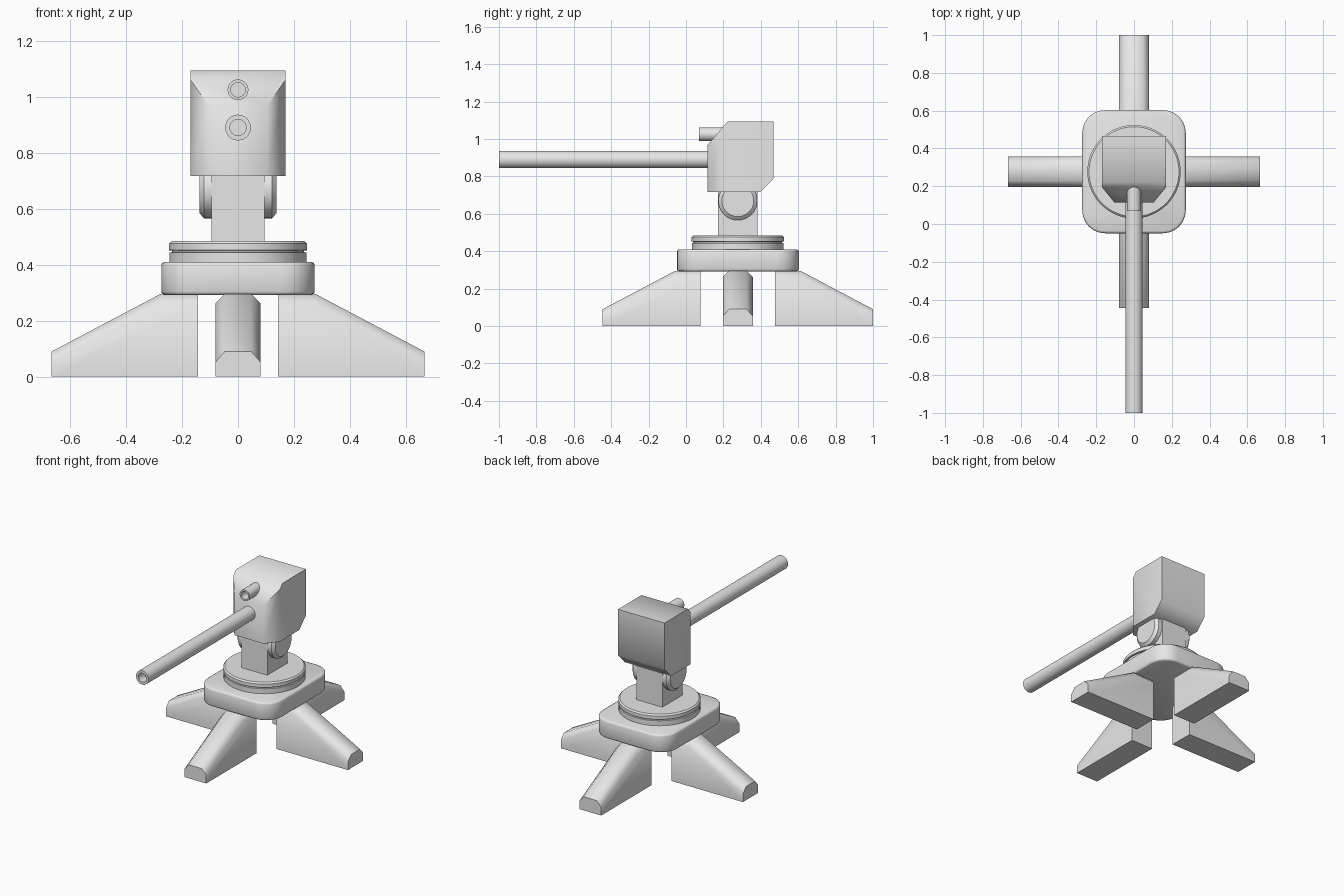
import bpy, bmesh, math
from mathutils import Vector, Matrix

if "Cube" in bpy.data.objects:
    bpy.data.objects.remove(bpy.data.objects["Cube"])

CY = 0.277  # y of the turret axis

grey = bpy.data.materials.new("light_grey")
grey.use_nodes = True
grey.diffuse_color = (0.8, 0.8, 0.8, 1)
grey.node_tree.nodes["Principled BSDF"].inputs["Base Color"].default_value = (0.8, 0.8, 0.8, 1)


def finish(name, bm, angle=40, matrix=None):
    """Turn a bmesh into a shaded object."""
    bmesh.ops.remove_doubles(bm, verts=bm.verts, dist=1e-5)
    bmesh.ops.recalc_face_normals(bm, faces=bm.faces)
    if matrix:
        bm.transform(matrix)
    mesh = bpy.data.meshes.new(name)
    bm.to_mesh(mesh)
    bm.free()
    mesh.materials.append(grey)
    ob = bpy.data.objects.new(name, mesh)
    bpy.context.collection.objects.link(ob)
    bpy.ops.object.select_all(action='DESELECT')
    ob.select_set(True)
    bpy.context.view_layer.objects.active = ob
    bpy.ops.object.shade_smooth_by_angle(angle=math.radians(angle))
    return ob


def prism(profile, half):
    """Extrude an (x, z) profile across y from -half to half."""
    bm = bmesh.new()
    face = bm.faces.new([bm.verts.new((x, -half, z)) for x, z in profile])
    ext = bmesh.ops.extrude_face_region(bm, geom=[face])
    new = [v for v in ext["geom"] if isinstance(v, bmesh.types.BMVert)]
    bmesh.ops.translate(bm, verts=new, vec=(0, 2 * half, 0))
    return bm


def box(x, y, z):
    """Box between the given (low, high) ranges."""
    bm = bmesh.new()
    bmesh.ops.create_cube(bm, size=1)
    for v in bm.verts:
        v.co = [r[0] if c < 0 else r[1] for c, r in zip(v.co, (x, y, z))]
    return bm


def bevel(bm, edges, offset, segments=1):
    bmesh.ops.bevel(bm, geom=edges, offset=offset, segments=segments,
                    profile=0.5, affect='EDGES')


def lathe(name, profile, matrix, steps=48):
    """Spin an (r, z) profile about z, then place it."""
    bm = bmesh.new()
    verts = [bm.verts.new((r, 0, z)) for r, z in profile]
    edges = [bm.edges.new(p) for p in zip(verts, verts[1:])]
    bmesh.ops.spin(bm, geom=verts + edges, cent=(0, 0, 0), axis=(0, 0, 1),
                   angle=2 * math.pi, steps=steps)
    return finish(name, bm, 40, matrix)


# Four sloped legs with chamfered upper edges
leg_profile = [(0, 0), (0, 0.295), (0.135, 0.295), (0.523, 0.09), (0.523, 0)]
for name, turn, start in (("left_leg", 0, 0.143), ("back_leg", 90, 0.2),
                          ("right_leg", 180, 0.143), ("front_leg", 270, 0.2)):
    bm = prism(leg_profile, 0.08)
    bevel(bm, [e for e in bm.edges
               if e.verts[0].co.y * e.verts[1].co.y > 0
               and min(v.co.z for v in e.verts) > 0.05], 0.033)
    place = (Matrix.Translation((0, CY, 0)) @ Matrix.Rotation(math.radians(turn), 4, 'Z')
             @ Matrix.Translation((start, 0, 0)))
    finish(name, bm, 60, place)

# Rounded base plate
bm = box((-0.274, 0.274), (CY - 0.326, CY + 0.326), (0.292, 0.41))
bevel(bm, [e for e in bm.edges if abs(e.verts[0].co.z - e.verts[1].co.z) > 0.05], 0.12, 6)
bevel(bm, [e for e in bm.edges if abs(e.verts[0].co.z - e.verts[1].co.z) < 0.001], 0.012, 2)
finish("base_plate", bm, 50)

# Turntable ring with a thin groove
lathe("turntable", [(0, 0.40), (0.245, 0.40), (0.245, 0.443), (0.236, 0.445), (0.236, 0.450),
                    (0.247, 0.452), (0.247, 0.475), (0.238, 0.484), (0, 0.484)],
      Matrix.Translation((0, CY, 0)), 64)

# Neck block and the tilt pivot through it
finish("neck", box((-0.095, 0.095), (CY - 0.106, CY + 0.106), (0.48, 0.73)))
lathe("tilt_pivot", [(0, -0.138), (0.085, -0.138), (0.104, -0.122), (0.104, 0.122),
                     (0.085, 0.138), (0, 0.138)],
      Matrix.Translation((0, CY, 0.67)) @ Matrix.Rotation(math.pi / 2, 4, 'Y'))

# Head: side profile, then both front corners sliced off
head_profile = [(0.115, 0.717), (0.398, 0.717), (0.467, 0.788), (0.467, 1.093),
                (0.222, 1.093), (0.115, 0.968)]
bm = prism(head_profile, 0.17)
for s in (-1, 1):
    cut = bmesh.ops.bisect_plane(bm, geom=bm.verts[:] + bm.edges[:] + bm.faces[:],
                                 plane_co=(0.195, s * 0.17, 0),
                                 plane_no=Vector((-0.065, s * 0.08, 0)).normalized(),
                                 clear_outer=True)
    rim = [e for e in cut["geom_cut"] if isinstance(e, bmesh.types.BMEdge)]
    bmesh.ops.edgeloop_fill(bm, edges=rim)
finish("head", bm, 60, Matrix.Rotation(math.pi / 2, 4, 'Z') @ Matrix.Scale(-1, 4, (0, 1, 0)))


# Hollow tubes pointing forward
def tube(name, outer, inner, front, back, z):
    length = back - front
    lathe(name, [(0, 0), (outer, 0), (outer, length), (inner, length),
                 (inner, length - 0.06), (0, length - 0.06)],
          Matrix.Translation((0, back, z)) @ Matrix.Rotation(math.pi / 2, 4, 'X'), 32)


tube("barrel", 0.046, 0.029, -1.0, 0.15, 0.89)
tube("sight_tube", 0.037, 0.026, 0.07, 0.26, 1.025)
